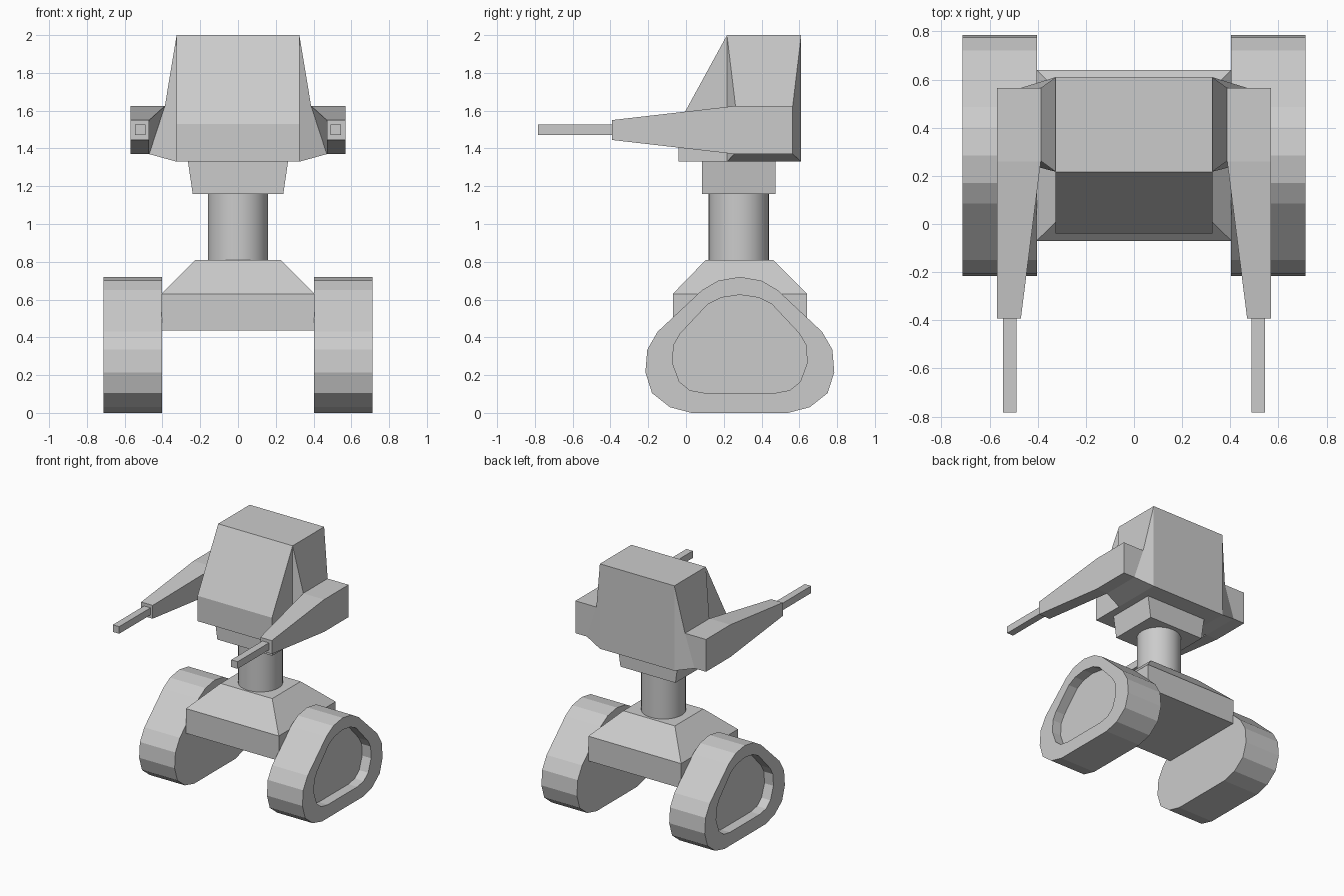
import bpy, bmesh, math

if "Cube" in bpy.data.objects:
    bpy.data.objects.remove(bpy.data.objects["Cube"])

CY = 0.285  # depth centre of the chassis and tracks


def loft(name, rings, mirror=False):
    """Closed solid skinned through rings with equal point counts."""
    bm = bmesh.new()
    loops = [[bm.verts.new(p) for p in ring] for ring in rings]
    n = len(loops[0])
    for a, b in zip(loops, loops[1:]):
        for i in range(n):
            j = (i + 1) % n
            bm.faces.new((a[i], a[j], b[j], b[i]))
    bm.faces.new(loops[0])
    bm.faces.new(loops[-1])
    bmesh.ops.recalc_face_normals(bm, faces=bm.faces)
    me = bpy.data.meshes.new(name)
    bm.to_mesh(me)
    bm.free()
    ob = bpy.data.objects.new(name, me)
    bpy.context.collection.objects.link(ob)
    if mirror:
        ob.modifiers.new("mirror", 'MIRROR').use_mirror_merge = False
    return ob


def rect_z(x, y0, y1, z):
    return [(-x, y0, z), (x, y0, z), (x, y1, z), (-x, y1, z)]


def profile(half, x):
    """Ring at x from a half outline (offset from CY, z)."""
    other = [(-d, z) for d, z in reversed(half[1:])]
    return [(x, CY + d, z) for d, z in half + other]


# Tracks: rounded triangles with a recessed outer side
outer = [(0, .72), (.115, .70), (.2, .65), (.435, .43), (.49, .335),
         (.5, .215), (.465, .105), (.37, .03), (.255, 0)]
inner = [(0, .625), (.1, .61), (.17, .575), (.315, .42), (.35, .36),
         (.357, .265), (.32, .165), (.265, .12), (.185, .105)]
loft("track", [profile(outer, .403), profile(outer, .713),
               profile(inner, .713), profile(inner, .635)], mirror=True)

# Chassis with sloped top
loft("chassis", [rect_z(.405, -.07, .64, .435), rect_z(.405, -.07, .64, .63),
                 rect_z(.225, .105, .46, .81)])

# Neck
bpy.ops.mesh.primitive_cylinder_add(vertices=32, radius=.16, depth=.35,
                                    location=(0, .28, .985))
bpy.context.object.name = "neck"
bpy.ops.object.shade_smooth_by_angle(angle=math.radians(30))

# Collar under the head
loft("collar", [rect_z(.24, .085, .475, 1.16), rect_z(.265, .085, .475, 1.33)])

# Head: side profile swept across x
side = [(.217, 2), (.61, 2), (.61, 1.33), (-.04, 1.33), (-.04, 1.53)]
loft("head", [[(x, y, z) for y, z in side] for x in (-.325, .325)])

# Flared shoulders joining head to arms
loft("shoulder", [
    [(.325, .217, 2), (.325, .61, 2), (.325, .61, 1.33), (.325, .217, 1.33)],
    [(.387, .262, 1.625), (.387, .565, 1.625),
     (.47, .565, 1.37), (.47, .255, 1.37)]], mirror=True)


# Tapered gun arms
def arm_ring(y, top_in, z0, z1):
    return [(.47, y, z0), (.57, y, z0), (.57, y, z1), (top_in, y, z1)]


loft("gun_arm", [arm_ring(-.393, .47, 1.445, 1.55),
                 arm_ring(.26, .387, 1.37, 1.625),
                 arm_ring(.565, .387, 1.37, 1.625)], mirror=True)

# Square barrels
loft("barrel", [[(.517 + sx * .028, y, 1.498 + sz * .028)
                 for sx, sz in ((-1, -1), (1, -1), (1, 1), (-1, 1))]
                for y in (-.783, -.393)], mirror=True)
